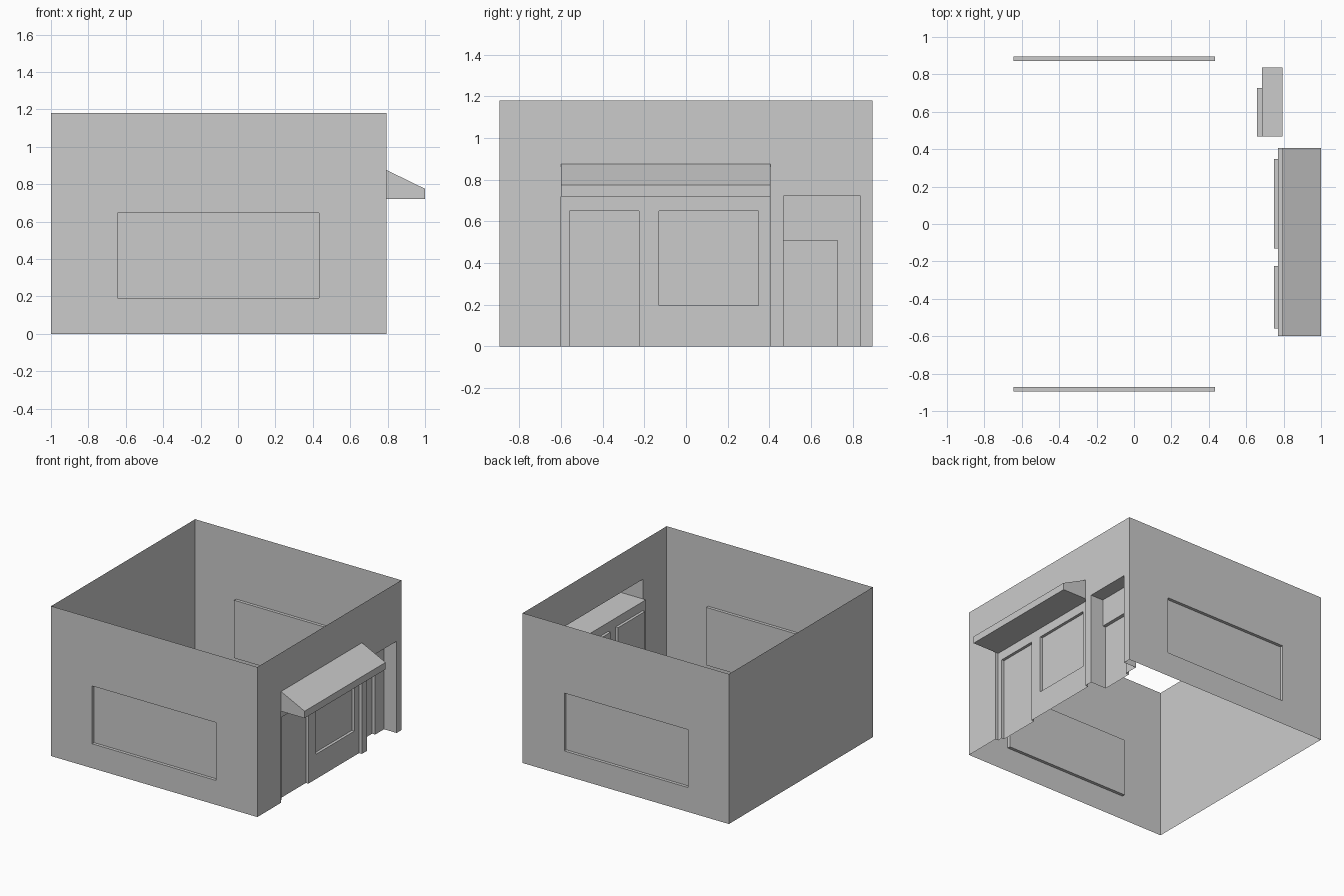
import bpy, bmesh
from mathutils import Vector

if "Cube" in bpy.data.objects:
    bpy.data.objects.remove(bpy.data.objects["Cube"])

X0, X1, Y, H = -1.0, 0.795, 0.895, 1.18
EPS = 1e-6

# Each wall frame maps (u right, v up, d depth inward), seen from outside
FRONT = lambda u, v, d: Vector((u, -Y + d, v))
BACK = lambda u, v, d: Vector((-u, Y - d, v))
RIGHT = lambda u, v, d: Vector((X1 - d, u, v))
LEFT = lambda u, v, d: Vector((X0 + d, -u, v))


def make(name, faces):
    """Create a flat-shaded object from polygons, welding shared corners."""
    bm = bmesh.new()
    for poly in faces:
        bm.faces.new([bm.verts.new(p) for p in poly])
    bmesh.ops.remove_doubles(bm, verts=bm.verts, dist=1e-5)
    mesh = bpy.data.meshes.new(name)
    bm.to_mesh(mesh)
    bm.free()
    obj = bpy.data.objects.new(name, mesh)
    bpy.context.collection.objects.link(obj)
    return obj


def panel(frame, rect, d=0.0, holes=()):
    """Rectangle (u0, u1, v0, v1) at depth d with rectangular holes."""
    us = sorted({u for r in (rect, *holes) for u in r[:2]})
    vs = sorted({v for r in (rect, *holes) for v in r[2:]})
    out = []
    for a, b in zip(us, us[1:]):
        for c, e in zip(vs, vs[1:]):
            mu, mv = (a + b) / 2, (c + e) / 2
            if not any(h[0] < mu < h[1] and h[2] < mv < h[3] for h in holes):
                out.append([frame(a, c, d), frame(b, c, d), frame(b, e, d), frame(a, e, d)])
    return out


def recess(frame, rect, d0, d1, sides="LRTB", holes=()):
    """Reveal strips from depth d0 to d1 plus the sunk panel."""
    u0, u1, v0, v1 = rect
    edges = {"B": ((u0, v0), (u1, v0)), "R": ((u1, v0), (u1, v1)),
             "T": ((u1, v1), (u0, v1)), "L": ((u0, v1), (u0, v0))}
    out = panel(frame, rect, d1, holes)
    for s in sides:
        a, b = edges[s]
        out.append([frame(*a, d0), frame(*b, d0), frame(*b, d1), frame(*a, d1)])
    return out


# Openings on the shop side: (u0, u1, v0, v1)
shop = (-0.6, 0.406, 0.0, 0.72)
awning_gap = (-0.6, 0.406, 0.0, 0.875)
shop_door = (-0.56, -0.225, 0.0, 0.65)
shop_window = (-0.13, 0.347, 0.195, 0.65)
alcove = (0.468, 0.837, 0.0, 0.722)
alcove_door = (0.468, 0.727, 0.0, 0.507)

# Shop side wall and plain opposite wall
make("shop_wall", panel(RIGHT, (-Y, Y, 0, H), 0, (awning_gap, alcove)))
make("plain_wall", panel(LEFT, (-Y, Y, 0, H)))

# Two matching side walls, each with a long shallow window
for side, frame, (a, b), (w0, w1) in (
        ("front", FRONT, (X0, X1), (-0.643, 0.433)),
        ("back", BACK, (-X1, -X0), (-0.433, 0.643))):
    win = (w0, w1, 0.192, 0.647)
    make(side + "_wall", panel(frame, (a, b, 0, H), 0, (win,)))
    make(side + "_window", recess(frame, win, 0, 0.024))

# Shop front set back beneath the awning, with its door and window
make("shop_front", recess(RIGHT, shop, 0, 0.025, "LR", (shop_door, shop_window)))
make("shop_door", recess(RIGHT, shop_door, 0.025, 0.047, "LRT"))
make("shop_window", recess(RIGHT, shop_window, 0.025, 0.047))

# Deep alcove with a smaller door
make("alcove", recess(RIGHT, alcove, 0, 0.11, "LRT", (alcove_door,)))
make("alcove_door", recess(RIGHT, alcove_door, 0.11, 0.137, "LRT"))

# Awning: sloped top, front edge, underside reaching the shop front, two ends
y0, y1 = awning_gap[:2]
profile = [(X1 - 0.025, 0.72), (X1, 0.72), (1.0, 0.72), (1.0, 0.775), (X1, 0.875)]
strips = [[Vector((x, y, z)) for (x, z), y in ((a, y0), (b, y0), (b, y1), (a, y1))]
          for a, b in zip(profile, profile[1:])]
near_end = [Vector((x, y0, z)) for x, z in profile[1:]]
far_end = [Vector((x, y1, z)) for x, z in reversed(profile[1:])]
make("awning", strips + [near_end, far_end])
